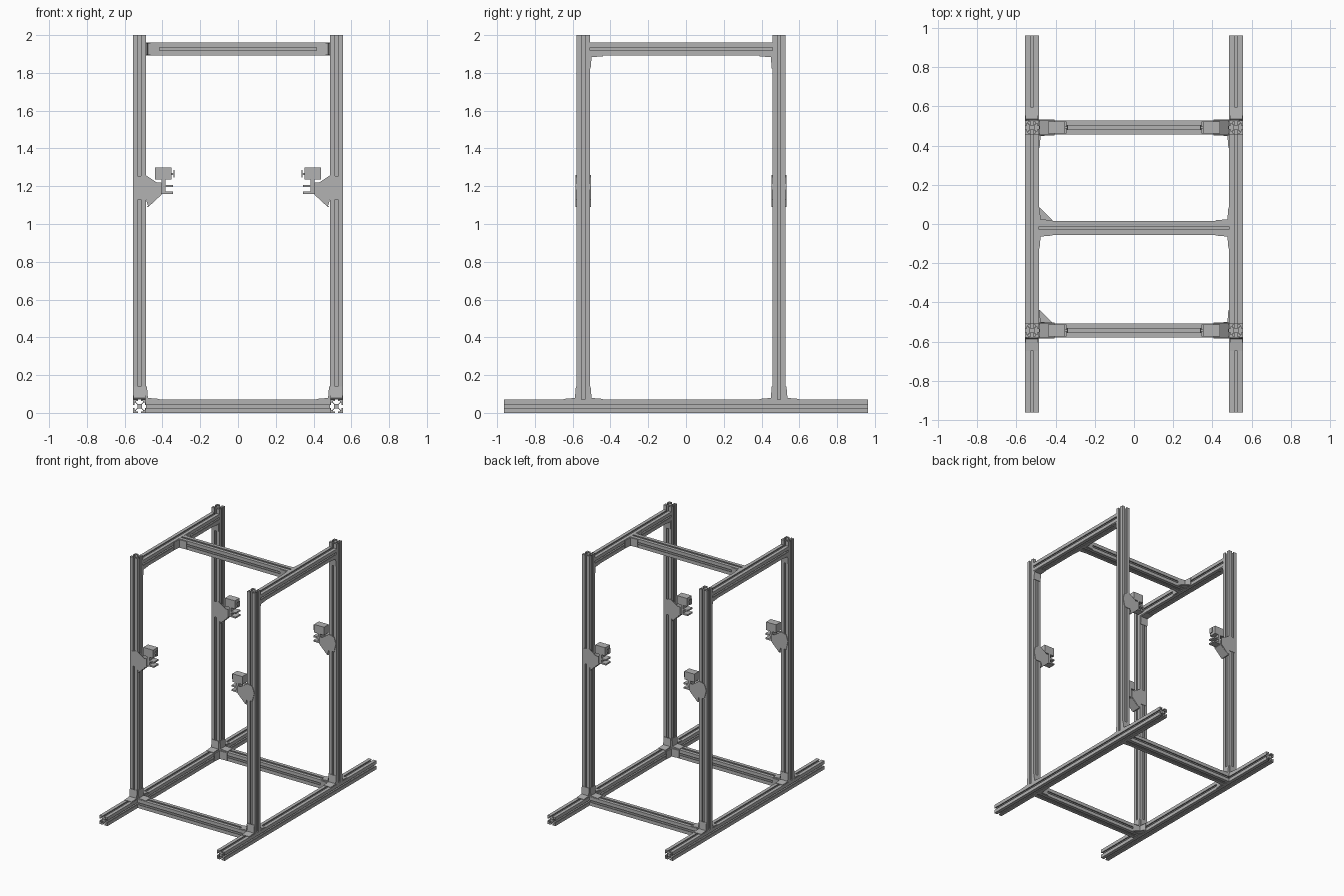
import bpy, bmesh
from math import radians
from mathutils import Matrix, Vector

cube = bpy.data.objects.get("Cube")
if cube:
    bpy.data.objects.remove(cube)

grey = bpy.data.materials.new("aluminium grey")
grey.use_nodes = True
colour = (0.45, 0.45, 0.45, 1)
grey.diffuse_color = colour
grey.node_tree.nodes["Principled BSDF"].inputs["Base Color"].default_value = colour

H = 0.035                     # half width of an extrusion
RAIL_X = 0.521                # side frame centre
POST_Y = (-0.544, 0.493)      # front and back post centres
TOP_Z = 1.927                 # upper rail centre
INNER = RAIL_X - H


def finish(name, bm):
    bmesh.ops.recalc_face_normals(bm, faces=bm.faces)
    mesh = bpy.data.meshes.new(name)
    bm.to_mesh(mesh)
    bm.free()
    mesh.materials.append(grey)
    obj = bpy.data.objects.new(name, mesh)
    bpy.context.collection.objects.link(obj)
    return obj


def prism(bm, points, depth):
    """Extrude a closed loop of 3D points along the depth vector."""
    face = bm.faces.new([bm.verts.new(p) for p in points])
    ext = bmesh.ops.extrude_face_region(bm, geom=[face], use_keep_orig=True)
    moved = [g for g in ext["geom"] if isinstance(g, bmesh.types.BMVert)]
    bmesh.ops.translate(bm, verts=moved, vec=depth)


def box(bm, low, high):
    (a, b, c), (d, e, f) = low, high
    prism(bm, [(a, b, c), (d, b, c), (d, e, c), (a, e, c)], Vector((0, 0, f - c)))


def slot_profile():
    """Square section with a T-slot in each side."""
    half = [(H, H), (0.008, H), (0.008, 0.028), (0.019, 0.028), (0.019, 0.022), (0.009, 0.012)]
    side = half + [(-x, y) for x, y in reversed(half[1:])]
    loop = []
    for k in range(4):
        turn = Matrix.Rotation(radians(90 * k), 2)
        loop += [turn @ Vector(p) for p in side]
    return loop


def extrusion(name, start, end):
    start, end = Vector(start), Vector(end)
    bm = bmesh.new()
    prism(bm, [(p.x, p.y, 0) for p in slot_profile()], Vector((0, 0, (end - start).length)))
    axis = (end - start).normalized()
    turn = {0: Matrix.Rotation(radians(90), 4, 'Y'),
            1: Matrix.Rotation(radians(-90), 4, 'X'),
            2: Matrix.Identity(4)}[max(range(3), key=lambda i: abs(axis[i]))]
    bm.transform(Matrix.Translation(start) @ turn)
    return finish(name, bm)


def corner_bracket(name, corner, u, v, gusset=False):
    """Two tapered flanges meeting at a corner, along directions u and v."""
    corner, u, v = Vector(corner), Vector(u), Vector(v)
    w = u.cross(v)
    leg, thick, thin, wide = 0.07, 0.009, 0.004, 0.032
    shape = [(0, 0), (leg, 0), (leg, thin), (thick, thick), (thin, leg), (0, leg)]
    bm = bmesh.new()
    prism(bm, [corner + u * a + v * b - w * wide for a, b in shape], w * wide * 2)
    if gusset:
        tri = [(0, 0), (leg, thin), (thin, leg)]
        prism(bm, [corner + u * a + v * b - w * wide for a, b in tri], w * 0.004)
    return finish(name, bm)


def clamp(name, s, y):
    """Side plates on a post carrying a small open holder, on side s."""
    bm = bmesh.new()
    plate = [(0.552, 1.20), (0.535, 1.25), (0.49, 1.26), (0.43, 1.22), (0.405, 1.22),
             (0.405, 1.16), (0.475, 1.09), (0.487, 1.13), (0.535, 1.13)]
    for side in (-1, 1):
        edge = y + side * H
        prism(bm, [(x, edge, z) for x, z in plate], Vector((0, side * 0.005, 0)))
    # diagonal web, upper housing, holder back, shelves and tab
    web = [(0.483, 1.09), (0.475, 1.09), (0.405, 1.155), (0.405, 1.163)]
    prism(bm, [(x, y - H, z) for x, z in web], Vector((0, 2 * H, 0)))
    box(bm, (0.352, y - 0.03, 1.235), (0.44, y + 0.03, 1.30))
    box(bm, (0.385, y - 0.03, 1.16), (0.405, y + 0.03, 1.235))
    for z in (1.16, 1.195):
        box(bm, (0.345, y - 0.03, z), (0.385, y + 0.03, z + 0.012))
    box(bm, (0.336, y - 0.012, 1.245), (0.342, y + 0.012, 1.287))
    box(bm, (0.342, y - 0.006, 1.26), (0.352, y + 0.006, 1.27))
    bm.transform(Matrix.Diagonal((s, 1, 1, 1)))
    return finish(name, bm)


X, Y, Z = Vector((1, 0, 0)), Vector((0, 1, 0)), Vector((0, 0, 1))
front, back = POST_Y
BAR_Y = -0.02

for s, side in ((-1, "right"), (1, "left")):
    x = s * RAIL_X
    extrusion(f"{side}_base_rail", (x, -0.963, H), (x, 0.963, H))
    extrusion(f"{side}_top_rail", (x, front + H, TOP_Z), (x, back - H, TOP_Z))
    for y, end in ((front, "front"), (back, "back")):
        tag = f"{side}_{end}"
        inward = 1 if y < 0 else -1
        extrusion(f"{tag}_post", (x, y, 2 * H), (x, y, 2))
        clamp(f"{tag}_clamp", s, y)
        # brackets from post to base rail, cross bar and top rail
        for d in (-1, 1):
            corner_bracket(f"{tag}_foot_bracket", (x, y + d * H, 2 * H), Y * d, Z)
        corner_bracket(f"{tag}_cross_bracket", (s * INNER, y, 2 * H), X * -s, Z)
        corner_bracket(f"{tag}_top_bracket", (x, y + inward * H, TOP_Z - H), Y * inward, -Z)
        # flat brackets inside the base rectangle
        corner_bracket(f"{tag}_base_bracket", (s * INNER, y + inward * H, H), X * -s, Y * inward,
                       gusset=(tag == "right_front"))
    # brackets at the ends of the upper cross bar
    for d in (-1, 1):
        corner_bracket(f"{side}_bar_bracket", (s * INNER, BAR_Y + d * H, TOP_Z), X * -s, Y * d,
                       gusset=(s < 0 and d > 0))

# cross bars
extrusion("front_cross_bar", (-INNER, front, H), (INNER, front, H))
extrusion("back_cross_bar", (-INNER, back, H), (INNER, back, H))
extrusion("top_cross_bar", (-INNER, BAR_Y, TOP_Z), (INNER, BAR_Y, TOP_Z))
